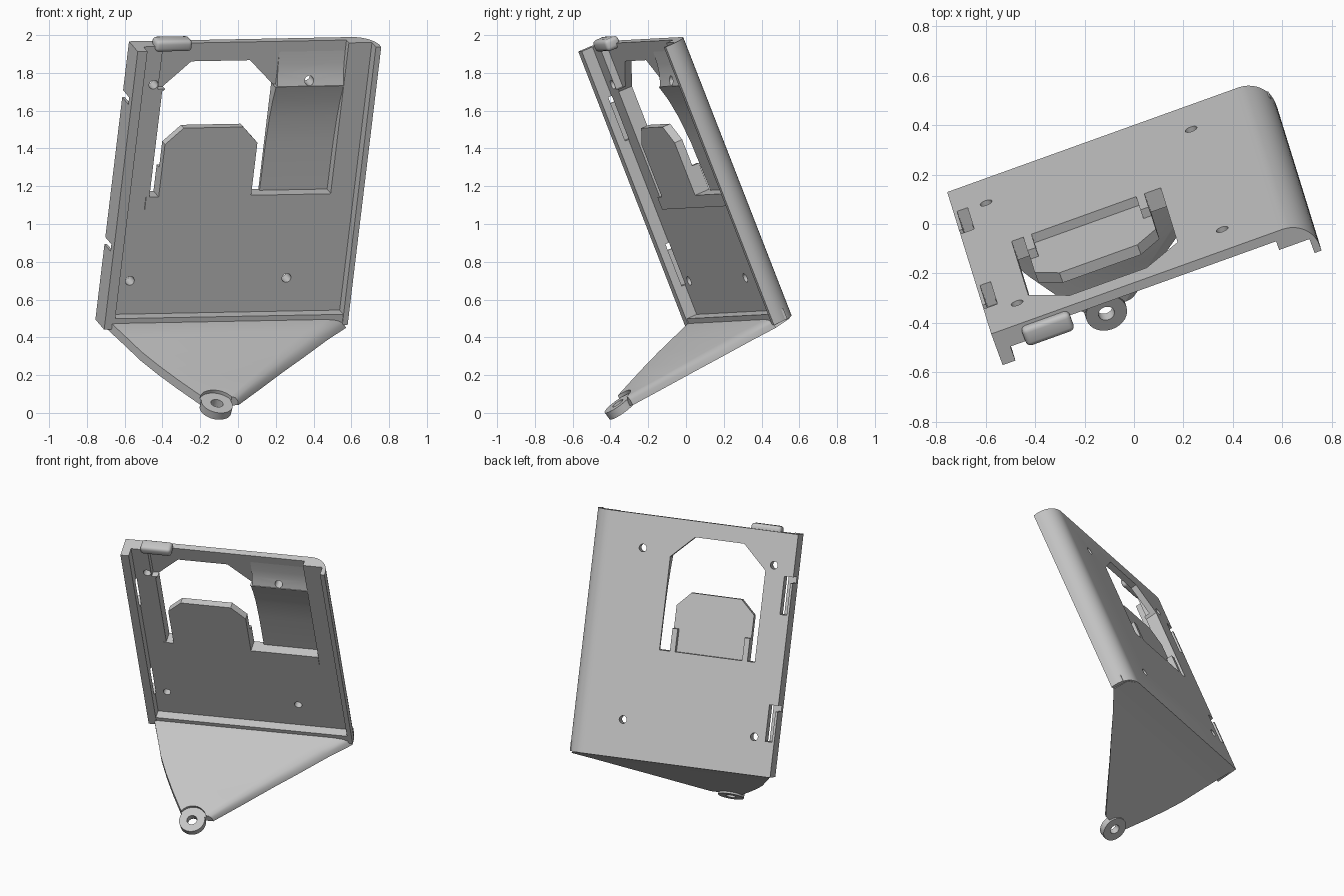
import bpy, bmesh, math
from mathutils import Matrix, Vector

if "Cube" in bpy.data.objects:
    bpy.data.objects.remove(bpy.data.objects["Cube"])

grey = bpy.data.materials.new("plain grey")
grey.use_nodes = True
grey.diffuse_color = (0.55, 0.55, 0.55, 1)
grey.node_tree.nodes["Principled BSDF"].inputs["Base Color"].default_value = (0.55, 0.55, 0.55, 1)

# Panel frame: u across, v up the panel, f out of its front
V = Vector((0.112, -0.361, 0.927)).normalized()
U = Vector((0.94, 0.339, 0.015))
U = (U - V * U.dot(V)).normalized()
F = U.cross(V)
FRAME = Matrix((U, V, F)).transposed().to_4x4()
FRAME.translation = (-0.755, 0.129, 0.495)


def finish(name, bm):
    bmesh.ops.recalc_face_normals(bm, faces=bm.faces)
    mesh = bpy.data.meshes.new(name)
    bm.to_mesh(mesh)
    bm.free()
    mesh.materials.append(grey)
    ob = bpy.data.objects.new(name, mesh)
    bpy.context.collection.objects.link(ob)
    ob.matrix_world = FRAME
    return ob


def loft(name, sections):
    """Skin a list of equal sized closed sections and cap the ends."""
    bm = bmesh.new()
    rings = [[bm.verts.new(p) for p in s] for s in sections]
    n = len(rings[0])
    for a, b in zip(rings, rings[1:]):
        for i in range(n):
            j = (i + 1) % n
            bm.faces.new((a[i], a[j], b[j], b[i]))
    bm.faces.new(rings[0])
    bm.faces.new(rings[-1])
    return finish(name, bm)


def prism(name, pts, axis, lo, hi):
    """Extrude a 2D profile along axis 0, 1 or 2."""
    def place(p, h):
        q = list(p)
        q.insert(axis, h)
        return q
    return loft(name, [[place(p, h) for p in pts] for h in (lo, hi)])


def box(name, u, v, f):
    return prism(name, [(u[0], v[0]), (u[1], v[0]), (u[1], v[1]), (u[0], v[1])], 2, *f)


def cylinder(name, center, axis, radius, height):
    bm = bmesh.new()
    m = Matrix.Translation(center) @ Vector(axis).to_track_quat('Z', 'Y').to_matrix().to_4x4()
    bmesh.ops.create_cone(bm, cap_ends=True, segments=32, radius1=radius,
                          radius2=radius, depth=height, matrix=m)
    return finish(name, bm)


def activate(ob):
    bpy.ops.object.select_all(action='DESELECT')
    ob.select_set(True)
    bpy.context.view_layer.objects.active = ob


def cut(cutter, *targets):
    """Subtract the cutter from each target, then remove it."""
    for ob in targets:
        activate(ob)
        mod = ob.modifiers.new("cut", 'BOOLEAN')
        mod.operation = 'DIFFERENCE'
        mod.solver = 'EXACT'
        mod.object = cutter
        bpy.ops.object.modifier_apply(modifier=mod.name)
    bpy.data.objects.remove(cutter)


TOP = 1.59
FLOOR = 0.08
RIM = 0.145
# Back panel with a rounded left fold and a flange on each side
R = 0.12
fold = [(1.25 + R * math.sin(a), R - R * math.cos(a))
        for a in (math.radians(9 * i) for i in range(11))]
section = [(0, 0)] + fold + [(1.37, RIM), (1.34, RIM), (1.34, FLOOR),
                             (0.055, FLOOR), (0.055, RIM), (0, RIM)]
panel = loft("back_panel", [[(u, v, f) for u, f in section] for v in (0, TOP)])

# Thinner band above the window, and the curved pocket beside it
cut(box("band_cutter", (0.165, 1.21), (1.345, 1.7), (0.04, 0.2)), panel)
pocket = [(0.73, 0.2), (0.73, 0.02), (1.0, 0.024), (1.15, 0.036), (1.26, 0.055), (1.345, 0.079)]
cut(prism("pocket_cutter", pocket + [(1.345, 0.2)], 0, 0.81, 1.21), panel)
crest = [(1.34, 0.03), (1.34, 0.077), (1.37, 0.066), (1.41, 0.053), (1.46, 0.045),
         (1.53, 0.04), (1.53, 0.03)]
crest_fillet = prism("pocket_crest", crest, 0, 0.84, 1.21)

# Window opening
cut(prism("window_cutter", [(0.19, 0.73), (0.83, 0.73), (0.83, 1.34), (0.68, 1.485),
                            (0.35, 1.485), (0.19, 1.33)], 2, -0.1, 0.2), panel)

# Screw holes
for u in (0.137, 1.018):
    for v in (0.25, 1.372):
        cut(cylinder("hole_cutter", (u, v, 0), (0, 0, 1), 0.025, 0.4), panel, crest_fillet)

# Slots along the right edge, each open to the side at its upper end
for lo, hi in ((0.23, 0.47), (1.06, 1.31)):
    cut(box("slot_cutter", (0.015, 0.06), (lo, hi), (-0.02, 0.1)), panel)
    cut(box("notch_cutter", (-0.02, 0.06), (hi - 0.04, hi), (-0.02, 0.1)), panel)

# Ledge, tongue and the posts behind it
ledge = box("ledge", (0.17, 1.21), (0.66, 0.73), (0.03, 0.086))
tongue = prism("tongue", [(0.24, 0.7), (0.76, 0.7), (0.76, 1.03), (0.67, 1.122),
                          (0.335, 1.122), (0.24, 1.03)], 2, 0.04, 0.086)
posts = [box(side + "_post", (u, u + 0.035), (0.72, 0.88), (0.0, 0.045))
         for side, u in (("right", 0.24), ("left", 0.725))]
sill = box("bottom_rail", (0.03, 1.36), (0.0, 0.06), (0.06, RIM - 0.005))

# Rounded tab on the top edge
tab = box("top_tab", (0.12, 0.325), (1.562, 1.626), (0.015, 0.098))
activate(tab)
bev = tab.modifiers.new("round", 'BEVEL')
bev.width = 0.02
bev.segments = 3
bpy.ops.object.modifier_apply(modifier=bev.name)


# Sloping foot with a rounded left side
def foot_top(f):
    return 0.07 - 0.27 * max(f, 0.14)


def foot_row(f, right, left, outer):
    top = foot_top(f)
    bottom = top - 0.05 if f >= 0.14 else -0.018 * f / 0.14
    t, w = top - bottom, outer - left
    pts = [(right, top), (left, top), (left + 0.5 * w, top - 0.13 * t),
           (left + 0.85 * w, top - 0.45 * t), (outer, bottom), (right, bottom)]
    return [(u, v, f) for u, v in pts]


foot = loft("foot", [foot_row(*r) for r in (
    (0.0, 0.0, 1.2, 1.25), (0.04, 0.015, 1.23, 1.335), (0.14, 0.04, 1.25, 1.365),
    (0.24, 0.08, 1.1, 1.228), (0.383, 0.135, 0.937, 1.05), (0.5, 0.195, 0.81, 0.9),
    (0.62, 0.265, 0.68, 0.753), (0.77, 0.36, 0.52, 0.565))])

# Eyelet at the foot's tip, set in a shallow round recess
normal = Vector((0, 1, 0.27)).normalized()
seat = Vector((0.432, foot_top(0.805) + 0.005, 0.805))
cut(cylinder("recess_cutter", seat + normal * 0.03, normal, 0.095, 0.11), foot)
eyelet = cylinder("eyelet", seat - normal * 0.043, normal, 0.085, 0.045)
cut(cylinder("bore_cutter", seat, normal, 0.033, 0.3), eyelet, foot)

for ob in [panel, crest_fillet, ledge, tongue, sill, tab, foot, eyelet] + posts:
    activate(ob)
    bpy.ops.object.shade_smooth_by_angle(angle=math.radians(32))
